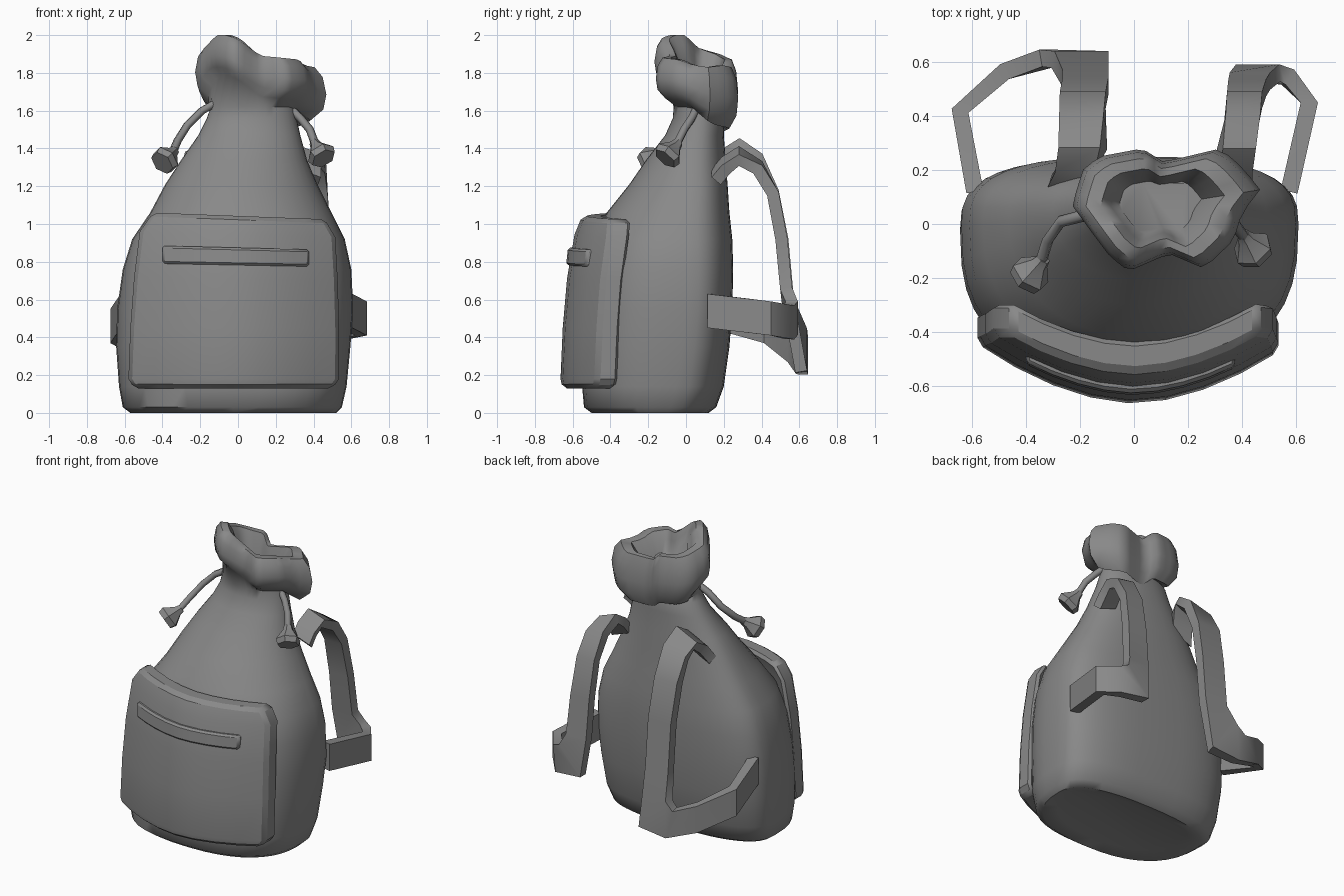
import bpy, bmesh, math
from mathutils import Vector

old = bpy.data.objects.get("Cube")
if old:
    bpy.data.objects.remove(old, do_unlink=True)

# Single fabric colour
fabric = bpy.data.materials.new("grey_fabric")
fabric.use_nodes = True
grey = (0.25, 0.25, 0.25, 1)
fabric.diffuse_color = grey
fabric.node_tree.nodes["Principled BSDF"].inputs["Base Color"].default_value = grey


def finish(name, bm, angle=40):
    """Turn a bmesh into a shaded object with the fabric material."""
    bmesh.ops.recalc_face_normals(bm, faces=bm.faces[:])
    mesh = bpy.data.meshes.new(name)
    bm.to_mesh(mesh)
    bm.free()
    obj = bpy.data.objects.new(name, mesh)
    bpy.context.collection.objects.link(obj)
    mesh.materials.append(fabric)
    bpy.ops.object.select_all(action="DESELECT")
    obj.select_set(True)
    bpy.context.view_layer.objects.active = obj
    bpy.ops.object.shade_smooth_by_angle(angle=math.radians(angle))
    return obj


def loft(name, rings, angle=40):
    """Skin a list of equal-length closed rings and cap both ends."""
    bm = bmesh.new()
    loops = [[bm.verts.new(p) for p in ring] for ring in rings]
    n = len(loops[0])
    for a, b in zip(loops, loops[1:]):
        for i in range(n):
            j = (i + 1) % n
            bm.faces.new((a[i], a[j], b[j], b[i]))
    bm.faces.new(loops[0])
    bm.faces.new(loops[-1])
    return finish(name, bm, angle)


# Sack body: round front, squarer back, tapering to the neck
SIDES = 40
turns = [2 * math.pi * i / SIDES for i in range(SIDES)]


def body_ring(z, left, right, front, back, mid, p_front, p_back):
    ring = []
    cx, half = (left + right) / 2, (right - left) / 2
    for t in turns:
        c, s = math.cos(t), math.sin(t)
        p = p_back if s > 0 else p_front
        depth = back - mid if s > 0 else mid - front
        x = math.copysign(abs(c) ** (2 / p), c)
        y = math.copysign(abs(s) ** (2 / p), s)
        ring.append((cx + half * x, mid + depth * y, z))
    return ring


body_levels = [
    (0.02, -.48, .44, -.42, .06, -.10, 2.3, 2.5),
    (0.0, -.57, .52, -.50, .12, -.10, 2.4, 2.5),
    (0.03, -.61, .55, -.54, .16, -.08, 2.6, 2.7),
    (0.14, -.63, .575, -.55, .20, -.05, 2.7, 2.8),
    (0.35, -.645, .595, -.55, .23, -.02, 2.7, 2.8),
    (0.55, -.64, .61, -.53, .245, 0, 2.7, 2.8),
    (0.76, -.61, .60, -.51, .25, 0, 2.6, 2.8),
    (0.92, -.56, .565, -.48, .245, 0, 2.4, 2.7),
    (1.06, -.465, .495, -.42, .23, .01, 2.1, 2.6),
    (1.21, -.385, .42, -.30, .22, .03, 2, 2.5),
    (1.34, -.30, .365, -.21, .21, .04, 2, 2.4),
    (1.47, -.21, .33, -.11, .20, .06, 2, 2.3),
    (1.56, -.165, .31, -.07, .20, .07, 2, 2.2),
]

# Gathered mouth above the neck: lobed outline with rim heights
rim = [Vector(p) for p in (
    (-.23, .07, 1.93), (-.19, .20, 1.90), (-.13, .25, 1.88), (.03, .28, 1.87),
    (.11, .23, 1.81), (.32, .28, 1.83), (.39, .22, 1.84), (.47, .13, 1.83),
    (.40, .04, 1.84), (.37, -.06, 1.87), (.26, -.165, 1.88), (.13, -.11, 1.89),
    (-.02, -.175, 1.98), (-.09, -.12, 2.0), (-.15, -.04, 2.0))]
hub = Vector((.08, .065, 0))


def rim_at(t):
    """Point of the outline at an angle around the hub."""
    def gap(p):
        return (math.atan2(p.y - hub.y, p.x - hub.x) - t) % (2 * math.pi)
    after, before = min(rim, key=gap), max(rim, key=gap)
    lead, trail = gap(after), 2 * math.pi - gap(before)
    return before.lerp(after, trail / (lead + trail))


def mouth_ring(scale, drop):
    ring = []
    for t in turns:
        p = rim_at(t)
        q = hub + (p - hub) * scale
        sag = 1 + .5 * min(max(p.y / .2, 0), 1)
        q.z = p.z - drop * sag
        ring.append(q)
    return ring


neck = [(x, y, 1.62 - .05 * max(y, 0) / .2) for x, y, z in
        body_ring(1.62, -.15, .30, -.065, .195, .07, 2, 2)]
loft("gathered_sack", [body_ring(*lv) for lv in body_levels] + [
    neck, mouth_ring(.78, .215), mouth_ring(.96, .17), mouth_ring(1, .11),
    mouth_ring(.95, .04), mouth_ring(.84, 0), mouth_ring(.66, .0),
    mouth_ring(.54, .05), mouth_ring(.44, .12)], 50)


# Curved slabs that wrap around the front
def curve_front(x, lean):
    return -.665 + .2 * (abs(x) / .55) ** 1.8 + lean


def slab(name, rows, depth, bevel, cols=8):
    bm = bmesh.new()
    grid = []
    for left, z_left, right, z_right, lean in rows:
        row = []
        for i in range(cols + 1):
            t = i / cols
            x = left + (right - left) * t
            row.append(bm.verts.new((x, curve_front(x, lean), z_left + (z_right - z_left) * t)))
        grid.append(row)
    for a, b in zip(grid, grid[1:]):
        for i in range(cols):
            bm.faces.new((a[i], a[i + 1], b[i + 1], b[i]))
    back = bmesh.ops.extrude_face_region(bm, geom=bm.faces[:], use_keep_orig=True)["geom"]
    bmesh.ops.translate(bm, vec=(0, depth, 0),
                        verts=[g for g in back if isinstance(g, bmesh.types.BMVert)])
    obj = finish(name, bm, 28)
    mod = obj.modifiers.new("rim", "BEVEL")
    mod.width, mod.segments = bevel, 1
    mod.limit_method, mod.angle_limit = "ANGLE", math.radians(50)


slab("front_pocket", [
    (-.55, .13, .50, .13, .01), (-.58, .18, .535, .18, 0),
    (-.57, .45, .535, .45, .012), (-.55, .72, .528, .70, .035),
    (-.52, .96, .515, .93, .075), (-.45, 1.06, .46, 1.025, .115)], .12, .022)
slab("pocket_zip_flap", [
    (-.40, .79, .375, .775, .03), (-.40, .885, .375, .865, .04)], .11, .012)


# Shoulder straps: flat bands; each point is x, y, z, width angle, half width
def strap(name, points, side, half_thick=.032):
    centres = [Vector((side * p[0], p[1], p[2])) for p in points]
    rings = []
    for i, p in enumerate(points):
        a = math.radians(p[3])
        wide = Vector((-side * math.cos(a), 0, -math.sin(a))) * p[4]
        along = centres[min(i + 1, len(points) - 1)] - centres[max(i - 1, 0)]
        thick = along.cross(wide).normalized() * half_thick
        c = centres[i]
        rings.append([c + wide + thick, c - wide + thick, c - wide - thick, c + wide - thick])
    return loft(name, rings, 45)


strap("right_strap", [
    (.24, .16, 1.26, -25, .08), (.21, .21, 1.34, -25, .08), (.19, .28, 1.39, -25, .085),
    (.19, .38, 1.33, -15, .085), (.19, .46, 1.17, 0, .085), (.18, .51, .92, 0, .085),
    (.18, .54, .60, 0, .085), (.20, .61, .33, 48, .15), (.32, .615, .30, 75, .10),
    (.48, .565, .36, 90, .09), (.645, .42, .46, 90, .09), (.59, .12, .54, 90, .09)], -1)
strap("left_strap", [
    (.37, .16, 1.25, -20, .065), (.37, .21, 1.31, -20, .065), (.38, .28, 1.36, -20, .065),
    (.40, .38, 1.30, -10, .065), (.41, .46, 1.16, 0, .065), (.42, .505, .92, 0, .07),
    (.43, .53, .66, 0, .075), (.46, .56, .50, 48, .12), (.57, .545, .48, 85, .09),
    (.65, .45, .50, 90, .09), (.575, .12, .54, 90, .09)], 1)


# Drawstrings with flared toggles
def drawstring(side, path, direction):
    curve = bpy.data.curves.new(side + "_drawstring", "CURVE")
    curve.dimensions = "3D"
    curve.bevel_depth, curve.bevel_resolution = .022, 1
    curve.use_fill_caps = True
    spline = curve.splines.new("POLY")
    spline.points.add(len(path) - 1)
    for point, co in zip(spline.points, path):
        point.co = (*co, 1)
    spline.use_smooth = True
    curve.materials.append(fabric)
    bpy.context.collection.objects.link(bpy.data.objects.new(side + "_drawstring", curve))

    axis = Vector(direction).normalized()
    u = axis.orthogonal().normalized()
    v = axis.cross(u)
    rings = []
    for dist, radius in ((-.02, .026), (.01, .034), (.07, .078), (.105, .068)):
        rings.append([Vector(path[-1]) + axis * dist + radius * (
            u * math.cos(k * math.pi / 3) + v * math.sin(k * math.pi / 3)) for k in range(6)])
    loft(side + "_toggle", rings, 25)


drawstring("right", [(-.12, .04, 1.64), (-.19, .03, 1.60), (-.27, .01, 1.52),
                     (-.32, -.06, 1.44), (-.345, -.14, 1.38)], (-.6, -.7, -.6))
drawstring("left", [(.27, .06, 1.62), (.33, .03, 1.56), (.38, -.01, 1.50),
                    (.41, -.05, 1.42)], (.35, -.5, -.6))
